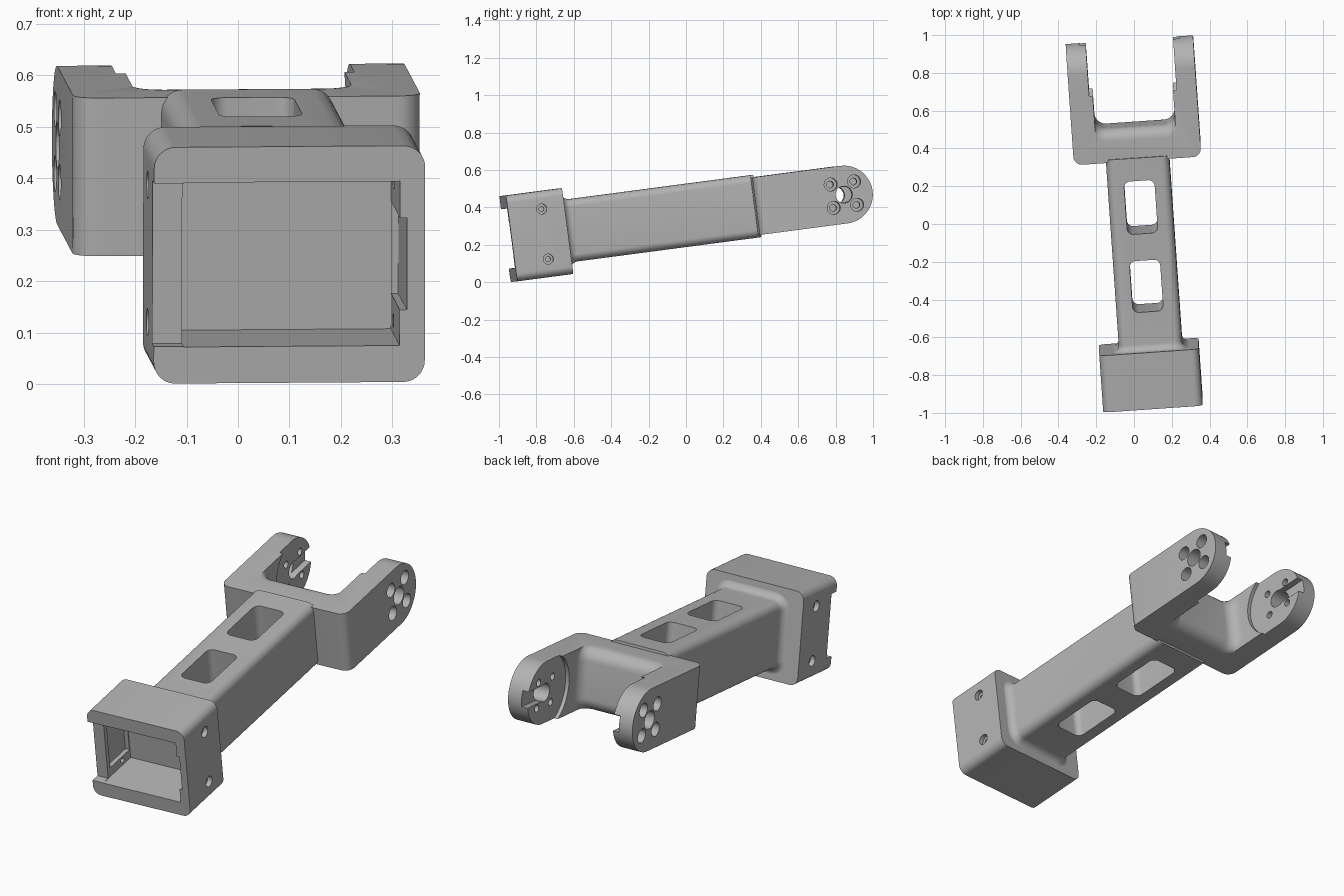
import bpy, bmesh
from math import sin, cos, pi, radians
from mathutils import Matrix, Vector

if "Cube" in bpy.data.objects:
    bpy.data.objects.remove(bpy.data.objects["Cube"], do_unlink=True)

# One plain grey material
GREY = (0.45, 0.45, 0.45, 1)
mat = bpy.data.materials.new("plain grey")
mat.use_nodes = True
mat.diffuse_color = GREY
mat.node_tree.nodes["Principled BSDF"].inputs["Base Color"].default_value = GREY

# Local frame: y runs along the arm from the socket mouth to the fork tips
PLACE = (Matrix.Translation((0.1, -0.95, 0.232)) @ Matrix.Rotation(radians(4), 4, "Z")
         @ Matrix.Rotation(radians(7.5), 4, "X") @ Matrix.Rotation(radians(-0.4), 4, "Y"))
CX = 0.01  # sideways offset of beam and fork


def rounded(u0, u1, v0, v1, r, n=8):
    """Outline of a rounded rectangle as 2D points."""
    pts = []
    corners = ((u1 - r, v1 - r), (u0 + r, v1 - r), (u0 + r, v0 + r), (u1 - r, v0 + r))
    for k, (cu, cv) in enumerate(corners):
        for i in range(n + 1):
            a = (k + i / n) * pi / 2
            pts.append((cu + r * cos(a), cv + r * sin(a)))
    return pts


def ring(outline, axis, at):
    """Place a 2D outline across the given axis."""
    order = {"x": lambda u, v: (at, u, v), "y": lambda u, v: (u, at, v),
             "z": lambda u, v: (u, v, at)}[axis]
    return [Vector(order(u, v)) for u, v in outline]


def loft(name, rings):
    bm = bmesh.new()
    loops = [[bm.verts.new(p) for p in r] for r in rings]
    n = len(loops[0])
    for a, b in zip(loops, loops[1:]):
        for i in range(n):
            j = (i + 1) % n
            bm.faces.new((a[i], a[j], b[j], b[i]))
    bm.faces.new(loops[0])
    bm.faces.new(loops[-1])
    bmesh.ops.recalc_face_normals(bm, faces=bm.faces)
    mesh = bpy.data.meshes.new(name)
    bm.to_mesh(mesh)
    bm.free()
    obj = bpy.data.objects.new(name, mesh)
    bpy.context.scene.collection.objects.link(obj)
    return obj


def prism(name, outline, axis, a, b):
    return loft(name, [ring(outline, axis, a), ring(outline, axis, b)])


def block(x0, x1, y0, y1, z0, z1):
    outline = [(x0, z0), (x1, z0), (x1, z1), (x0, z1)]
    return prism("cutter", outline, "y", y0, y1)


def pin(x0, x1, y, z, r, n=32):
    circle = [(y + r * cos(2 * pi * i / n), z + r * sin(2 * pi * i / n)) for i in range(n)]
    return prism("cutter", circle, "x", x0, x1)


def carve(obj, cutters, operation="DIFFERENCE"):
    """Apply each cutter in turn, then discard it."""
    for c in cutters:
        c.hide_render = True
        mod = obj.modifiers.new("cut", "BOOLEAN")
        mod.operation, mod.solver, mod.object = operation, "EXACT", c
        bpy.context.view_layer.update()
        graph = bpy.context.evaluated_depsgraph_get()
        mesh = bpy.data.meshes.new_from_object(obj.evaluated_get(graph))
        obj.modifiers.clear()
        obj.data = mesh
        bpy.data.objects.remove(c, do_unlink=True)


def finish(obj):
    obj.data.materials.clear()
    obj.data.materials.append(mat)
    obj.matrix_world = PLACE
    bpy.ops.object.select_all(action="DESELECT")
    obj.select_set(True)
    bpy.context.view_layer.objects.active = obj
    bpy.ops.object.shade_smooth_by_angle(angle=radians(30))


# Socket box with pocket, open left lip, wall grooves and side screw holes
W, H = 0.264, 0.2315
socket = prism("socket_box", rounded(-W, W, -H, H, 0.042), "y", 0, 0.303)
cuts = [block(-0.206, 0.215, -0.05, 0.25, -0.16, 0.162),
        block(-0.3, -0.2, -0.05, 0.045, -0.159, 0.161),
        block(-0.228, 0, 0.07, 0.245, -0.115, 0.122),
        block(0, 0.229, -0.05, 0.245, -0.09, 0.09)]
for z in (-0.135, 0.135):
    cuts.append(pin(-0.3, 0.3, 0.18, z, 0.013))
    for s in (-1, 1):
        cuts.append(pin(s * 0.24, s * 0.3, 0.18, z, 0.027))
carve(socket, cuts)
finish(socket)

# Beam flaring into the box, with two rounded windows
B = 0.168
FLARE = 0.04
rings = []
for i in range(9):
    a = i / 8 * pi / 2
    off = FLARE * (1 - sin(a))
    h = B + off
    rings.append(ring(rounded(CX - h, CX + h, -h, h, 0.042 + off), "y",
                      0.302 + FLARE * (1 - cos(a))))
rings.append(ring(rounded(CX - B, CX + B, -B, B, 0.042), "y", 1.335))
beam = loft("beam", rings)
carve(beam, [prism("cutter", rounded(CX - 0.081, CX + 0.081, y0, y1, 0.033), "z", -0.3, 0.3)
             for y0, y1 in ((0.512, 0.787), (0.93, 1.213))])
finish(beam)

# Fork: round-ended side outline trimmed to a rounded plan
R, TIP, BACK, HALF = 0.155, 1.79, 1.317, 0.338
side = [(BACK, -R)] + [(TIP + R * cos(a), R * sin(a))
                       for a in [(i / 32 - 0.5) * pi for i in range(33)]] + [(BACK, R)]
fork = prism("fork", side, "x", CX - HALF - 0.05, CX + HALF + 0.05)
carve(fork, [prism("cutter", rounded(CX - HALF, CX + HALF, BACK + 0.001, 2.2, 0.045),
                   "z", -0.3, 0.3)], "INTERSECT")

# Gap between the arms, rolled over at the top and bottom of the web
GAP, ROLL = 0.213, 0.065
levels = [(-0.2, ROLL)]
for i in range(9):
    a = i / 8 * pi / 2
    levels.append((-R + ROLL * (1 - cos(a)), ROLL * (1 - sin(a))))
levels += [(-z, d) for z, d in reversed(levels)]
gap = loft("cutter", [ring(rounded(CX - GAP, CX + GAP, 1.496 - d, 2.3, 0.06), "z", z)
                      for z, d in levels])

# Round recess, horn slots and bolt holes through both arms
cuts = [gap, pin(CX - 0.232, CX + 0.232, TIP, 0, 0.19, 64),
        block(CX - 0.265, CX + 0.265, TIP, 2.1, -0.04, 0.04),
        pin(CX - 0.5, CX + 0.5, TIP, 0, 0.045)]
for dy in (-0.063, 0.063):
    for dz in (-0.063, 0.063):
        cuts.append(pin(CX - 0.5, CX + 0.5, TIP + dy, dz, 0.018))
        for s in (-1, 1):
            cuts.append(pin(CX + s * 0.285, CX + s * 0.5, TIP + dy, dz, 0.035))
carve(fork, cuts)
finish(fork)
